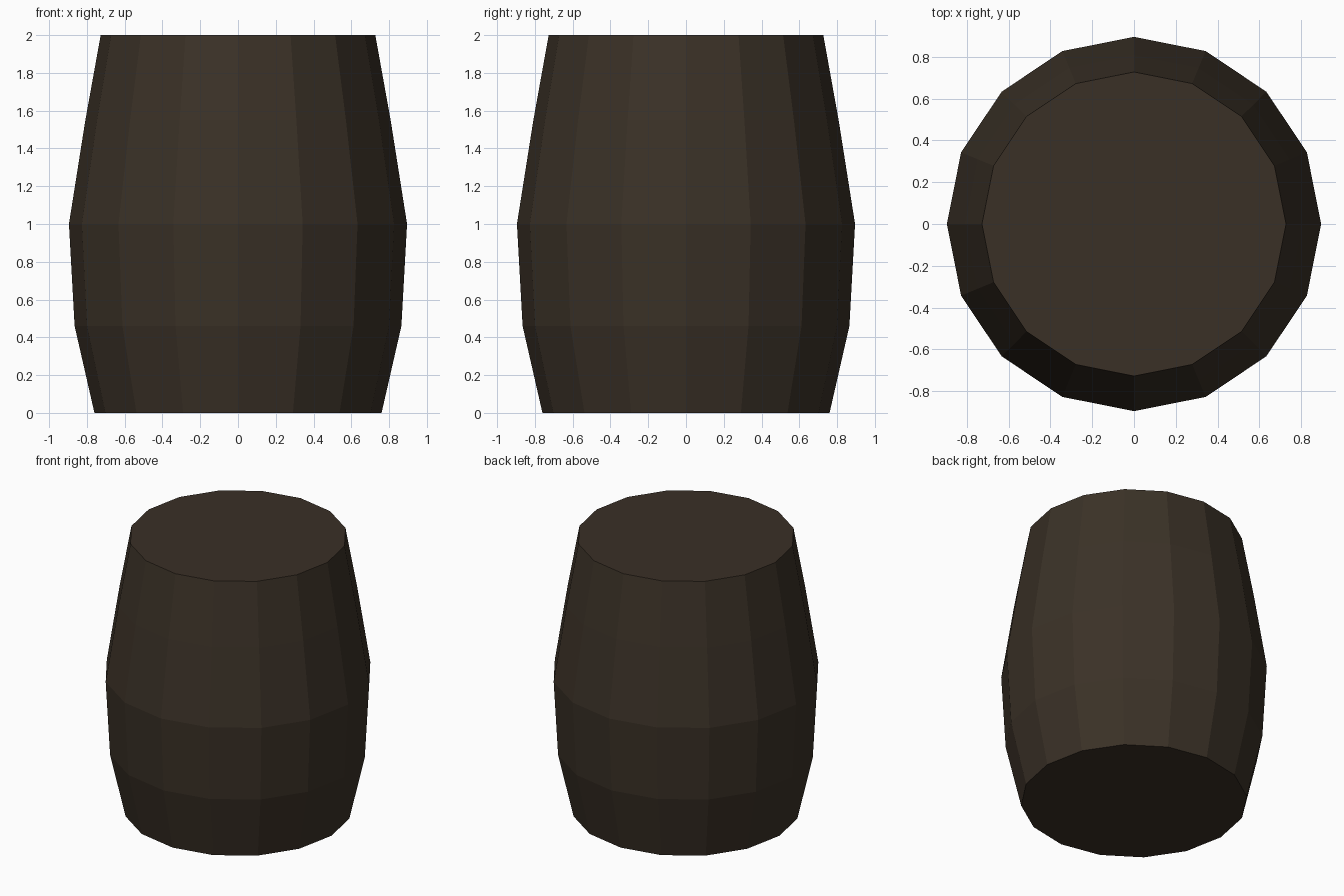
import bpy, bmesh, math

if "Cube" in bpy.data.objects:
    bpy.data.objects.remove(bpy.data.objects["Cube"])

SIDES = 16
# (height, radius) of each ring of the barrel, bottom to top
PROFILE = [(0.0, 0.76), (0.46, 0.865), (1.0, 0.895), (1.55, 0.808), (2.0, 0.727)]


def material(name, rgb):
    m = bpy.data.materials.new(name)
    m.diffuse_color = (*rgb, 1.0)
    m.use_nodes = True
    m.node_tree.nodes["Principled BSDF"].inputs["Base Color"].default_value = m.diffuse_color
    return m


dark_wood = material("dark brown wood", (0.043, 0.031, 0.020))
lid_wood = material("lid brown wood", (0.042, 0.029, 0.019))

bm = bmesh.new()

# Rings of the barrel, with corners on the x and y axes
rings = []
for z, r in PROFILE:
    rings.append([bm.verts.new((r * math.cos(2 * math.pi * i / SIDES),
                                r * math.sin(2 * math.pi * i / SIDES), z))
                  for i in range(SIDES)])

# Staves between neighbouring rings
for low, high in zip(rings, rings[1:]):
    for i in range(SIDES):
        j = (i + 1) % SIDES
        bm.faces.new((low[i], low[j], high[j], high[i]))

# Flat base and lid
for face in (bm.faces.new(rings[0][::-1]), bm.faces.new(rings[-1])):
    face.material_index = 1

mesh = bpy.data.meshes.new("barrel")
bm.to_mesh(mesh)
bm.free()
mesh.materials.append(dark_wood)
mesh.materials.append(lid_wood)
barrel = bpy.data.objects.new("barrel", mesh)
bpy.context.collection.objects.link(barrel)
